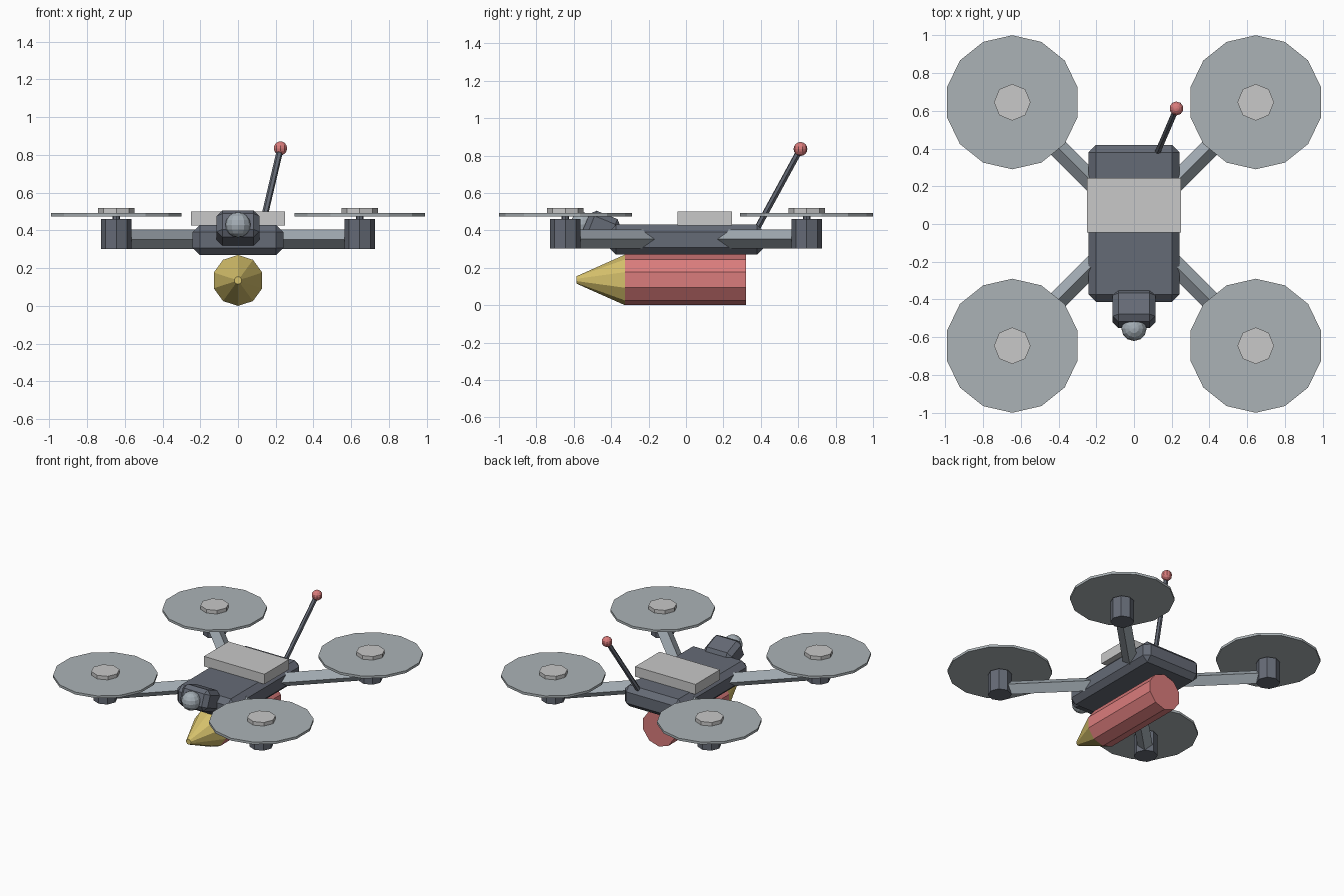
import bpy
from math import pi, radians
from mathutils import Vector

old = bpy.data.objects.get("Cube")
if old:
    bpy.data.objects.remove(old, do_unlink=True)


def material(name, r, g, b):
    m = bpy.data.materials.new(name)
    m.use_nodes = True
    m.diffuse_color = (r, g, b, 1)
    m.node_tree.nodes["Principled BSDF"].inputs["Base Color"].default_value = (r, g, b, 1)
    return m


SLATE = material("dark slate", 0.13, 0.145, 0.18)
STEEL = material("blue grey metal", 0.37, 0.42, 0.46)
ROTOR = material("rotor grey", 0.41, 0.45, 0.47)
PALE = material("pale grey", 0.58, 0.58, 0.58)
RED = material("soft red", 0.70, 0.20, 0.20)
YELLOW = material("mustard yellow", 0.68, 0.54, 0.15)


def finish(name, mat):
    ob = bpy.context.object
    ob.name = name
    ob.data.materials.append(mat)
    return ob


def box(name, mat, size, loc, bevel=0.0, tilt=0.0):
    bpy.ops.mesh.primitive_cube_add(size=1, location=loc, rotation=(tilt, 0, 0))
    ob = finish(name, mat)
    for v in ob.data.vertices:
        v.co *= Vector(size)
    if bevel:
        mod = ob.modifiers.new("chamfer", "BEVEL")
        mod.width = bevel
        mod.segments = 1
    return ob


def rod(name, mat, start, end, r1, sides, r2=None):
    """Straight prism or cone between two points."""
    a, b = Vector(start), Vector(end)
    turn = (b - a).to_track_quat("Z", "Y").to_euler()
    bpy.ops.mesh.primitive_cone_add(vertices=sides, radius1=r1, radius2=r1 if r2 is None else r2,
                                    depth=(b - a).length, location=(a + b) / 2, rotation=turn)
    return finish(name, mat)


def ball(name, mat, loc, radius, segments, rings):
    bpy.ops.mesh.primitive_uv_sphere_add(segments=segments, ring_count=rings,
                                         radius=radius, location=loc)
    return finish(name, mat)


# Fuselage and battery plate
box("body", SLATE, (0.48, 0.83, 0.16), (0, 0.003, 0.35), bevel=0.038)
box("battery", PALE, (0.50, 0.29, 0.075), (0, 0.1, 0.464))

# Camera housing tilted upward, with a lens ball
box("camera_housing", SLATE, (0.226, 0.18, 0.15), (0, -0.45, 0.413), bevel=0.03, tilt=radians(-22))
ball("camera_lens", STEEL, (0, -0.553, 0.43), 0.067, 12, 8)

# Four arms, each with motor, rotor disc and hub
for side, sx in (("left", 1), ("right", -1)):
    for end, sy in (("front", -1), ("back", 1)):
        tag = f"{end}_{side}"
        x, y = 0.645 * sx, 0.645 * sy
        rod("arm_" + tag, STEEL, (0.14 * sx, 0.14 * sy, 0.353), (x, y, 0.353), 0.051, 4)
        rod("motor_" + tag, SLATE, (x, y, 0.302), (x, y, 0.46), 0.081, 8)
        rod("shaft_" + tag, SLATE, (x, y, 0.45), (x, y, 0.485), 0.02, 8)
        rod("rotor_" + tag, ROTOR, (x, y, 0.475), (x, y, 0.493), 0.355, 14)
        rod("hub_" + tag, PALE, (x, y, 0.485), (x, y, 0.52), 0.097, 8)

# Slung canister with a blunt nose
rod("canister", RED, (0, 0.322, 0.135), (0, -0.327, 0.135), 0.135, 10)
rod("canister_nose", YELLOW, (0, -0.327, 0.135), (0, -0.585, 0.135), 0.135, 10, r2=0.02)

# Antenna with a ball tip
rod("antenna", SLATE, (0.125, 0.38, 0.41), (0.225, 0.612, 0.835), 0.017, 6)
ball("antenna_tip", RED, (0.225, 0.612, 0.835), 0.037, 10, 8)
